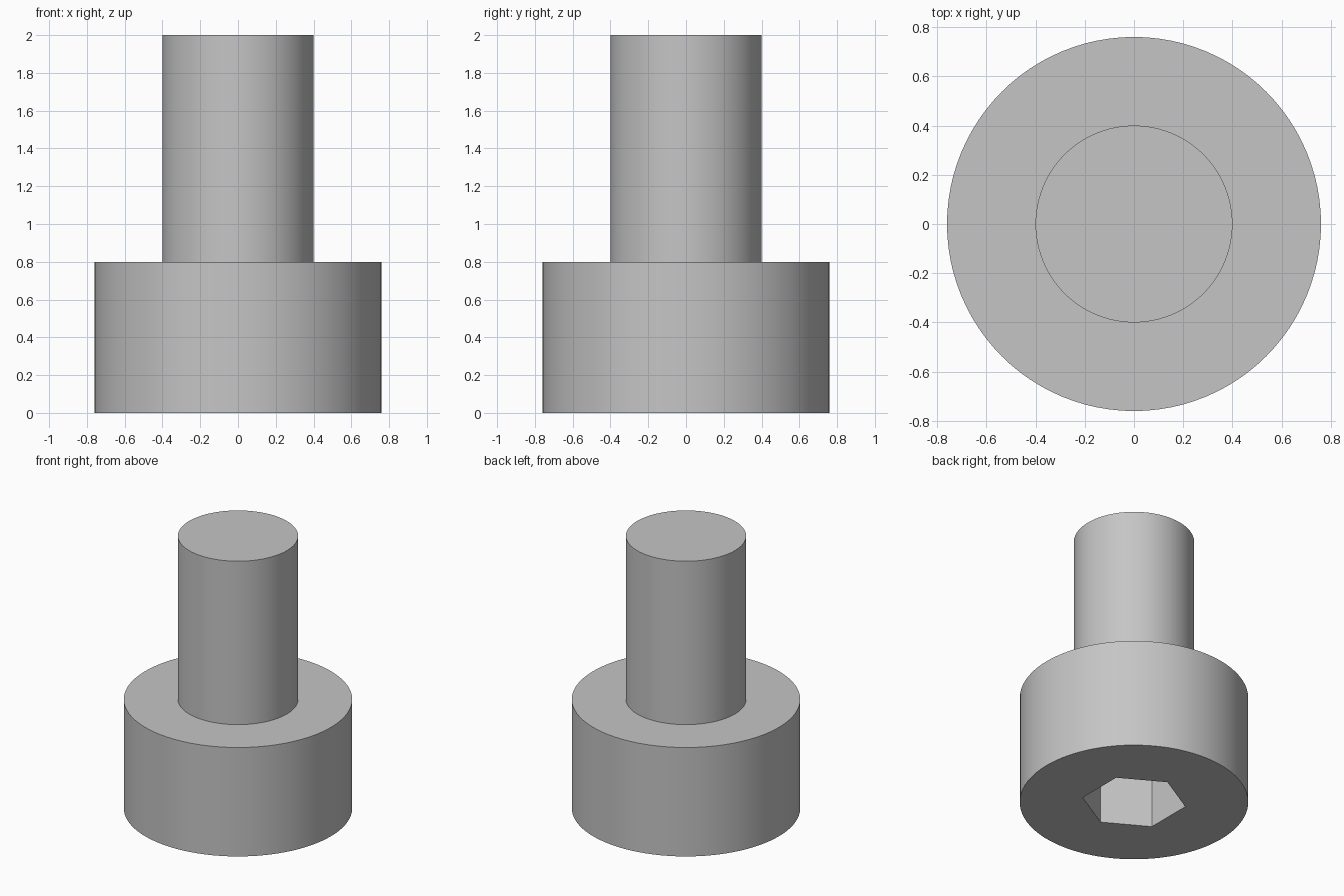
import bpy
import bmesh
from math import cos, sin, pi, radians

cube = bpy.data.objects.get("Cube")
if cube:
    bpy.data.objects.remove(cube, do_unlink=True)

SIDES = 96
HEAD_R, HEAD_H = 0.76, 0.8
SHANK_R, TOTAL_H = 0.4, 2.0
SOCKET_FLATS, SOCKET_DEPTH = 0.6, 0.4

# Plain steel
steel = bpy.data.materials.new("grey steel")
steel.use_nodes = True
colour = (0.56, 0.56, 0.56, 1)
steel.diffuse_color = colour
steel.node_tree.nodes["Principled BSDF"].inputs["Base Color"].default_value = colour

bm = bmesh.new()


def ring(radius, z, sides=SIDES, turn=0.0):
    """Closed loop of vertices at one height."""
    angles = [turn + 2 * pi * i / sides for i in range(sides)]
    return [bm.verts.new((radius * cos(a), radius * sin(a), z)) for a in angles]


def wall(lower, upper, smooth):
    """Band of quads between two equal loops."""
    n = len(lower)
    for i in range(n):
        j = (i + 1) % n
        bm.faces.new((lower[i], lower[j], upper[j], upper[i])).smooth = smooth


def loop_edges(loop):
    return [bm.edges.get((v, loop[i - 1])) for i, v in enumerate(loop)]


# Head, shoulder and shank
head_bottom = ring(HEAD_R, 0)
head_top = ring(HEAD_R, HEAD_H)
shank_bottom = ring(SHANK_R, HEAD_H)
shank_top = ring(SHANK_R, TOTAL_H)
wall(head_bottom, head_top, True)
wall(head_top, shank_bottom, False)
wall(shank_bottom, shank_top, True)
bm.faces.new(shank_top)

# Hexagonal socket sunk into the underside of the head
socket_r = SOCKET_FLATS / 2 / cos(pi / 6)
socket_rim = ring(socket_r, 0, 6, radians(30))
socket_floor = ring(socket_r, SOCKET_DEPTH, 6, radians(30))
wall(socket_rim, socket_floor, False)
bm.faces.new(socket_floor)

# Underside around the socket
bmesh.ops.triangle_fill(bm, edges=loop_edges(head_bottom) + loop_edges(socket_rim),
                        use_beauty=True, normal=(0, 0, -1))
bmesh.ops.recalc_face_normals(bm, faces=bm.faces)

mesh = bpy.data.meshes.new("socket_head_bolt")
bm.to_mesh(mesh)
bm.free()
mesh.materials.append(steel)
bolt = bpy.data.objects.new("socket_head_bolt", mesh)
bpy.context.collection.objects.link(bolt)
